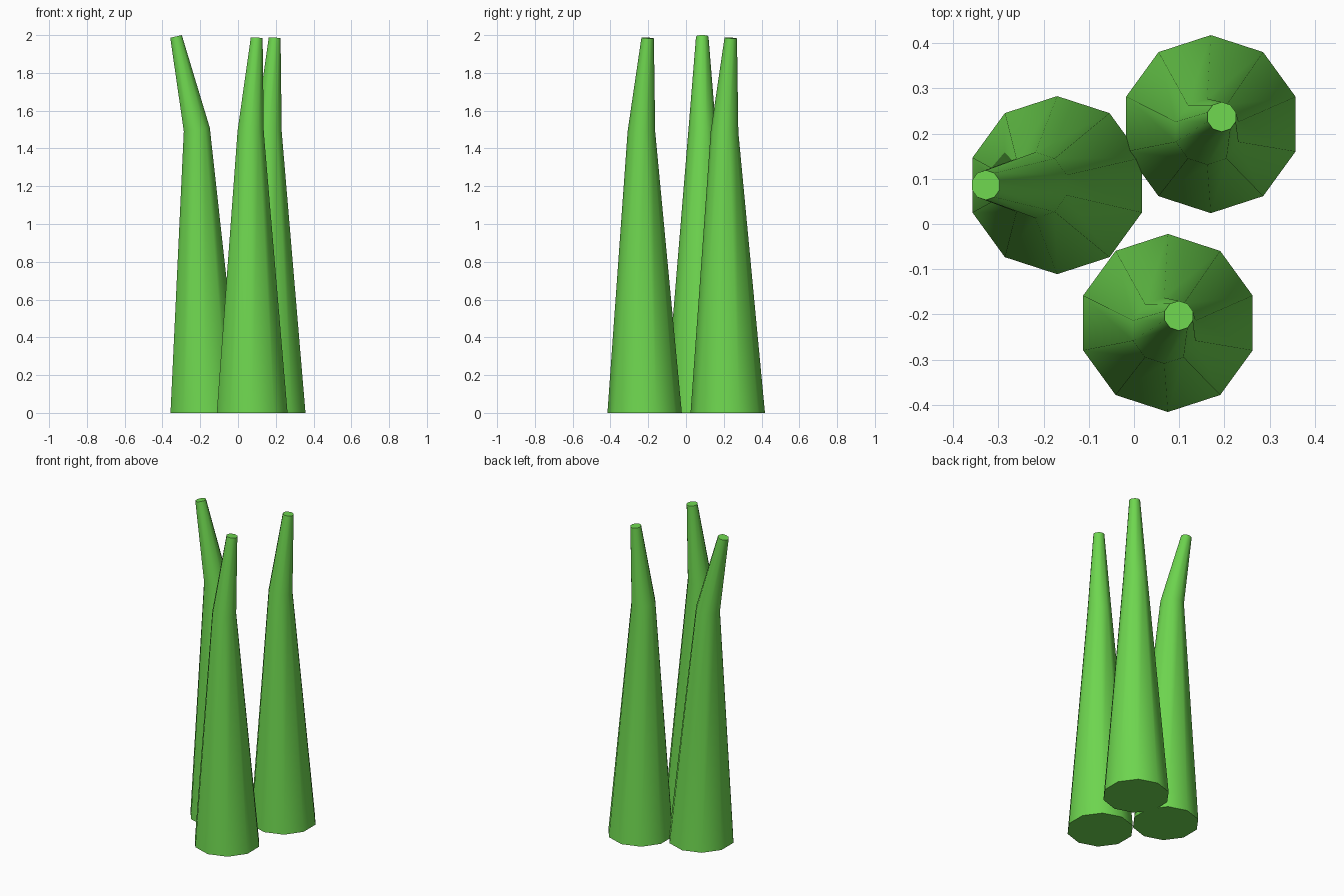
import bpy, bmesh, math
from mathutils import Vector

if "Cube" in bpy.data.objects:
    bpy.data.objects.remove(bpy.data.objects["Cube"])

SIDES = 10
RADII = (0.197, 0.073, 0.033)  # base, bend, tip

green = bpy.data.materials.new("leaf green")
green.diffuse_color = (0.155, 0.67, 0.078, 1)
green.use_nodes = True
green.node_tree.nodes["Principled BSDF"].inputs["Base Color"].default_value = green.diffuse_color


def stalk(name, path):
    """Tapered ten-sided tube with rings square to a bent path."""
    pts = [Vector(p) for p in path]
    lower = (pts[1] - pts[0]).normalized()
    upper = (pts[2] - pts[1]).normalized()
    normals = (Vector((0, 0, 1)), (lower + upper).normalized(), upper)
    bm = bmesh.new()
    rings = []
    for p, n, r in zip(pts, normals, RADII):
        turn = Vector((0, 0, 1)).rotation_difference(n)
        ring = []
        for i in range(SIDES):
            a = math.pi / 2 + math.tau * i / SIDES
            ring.append(bm.verts.new(p + turn @ Vector((r * math.cos(a), r * math.sin(a), 0))))
        rings.append(ring)
    # sides
    for a, b in zip(rings, rings[1:]):
        for i in range(SIDES):
            j = (i + 1) % SIDES
            bm.faces.new((a[i], a[j], b[j], b[i]))
    # end caps
    bm.faces.new(rings[0][::-1])
    bm.faces.new(rings[-1])
    mesh = bpy.data.meshes.new(name)
    bm.to_mesh(mesh)
    bm.free()
    mesh.materials.append(green)
    ob = bpy.data.objects.new(name, mesh)
    bpy.context.collection.objects.link(ob)
    bpy.ops.object.select_all(action='DESELECT')
    ob.select_set(True)
    bpy.context.view_layer.objects.active = ob
    bpy.ops.object.shade_smooth_by_angle(angle=math.radians(50))


# left stalk leans outward strongly
stalk("left_stalk", [(-0.17, 0.086, 0), (-0.218, 0.086, 1.5), (-0.328, 0.086, 1.993)])

# two matching stalks on the right, bent diagonally
for name, x, y in (("back_stalk", 0.17, 0.221), ("front_stalk", 0.075, -0.219)):
    stalk(name, [(x, y, 0), (x - 0.008, y - 0.017, 1.49), (x + 0.024, y + 0.016, 1.985)])
